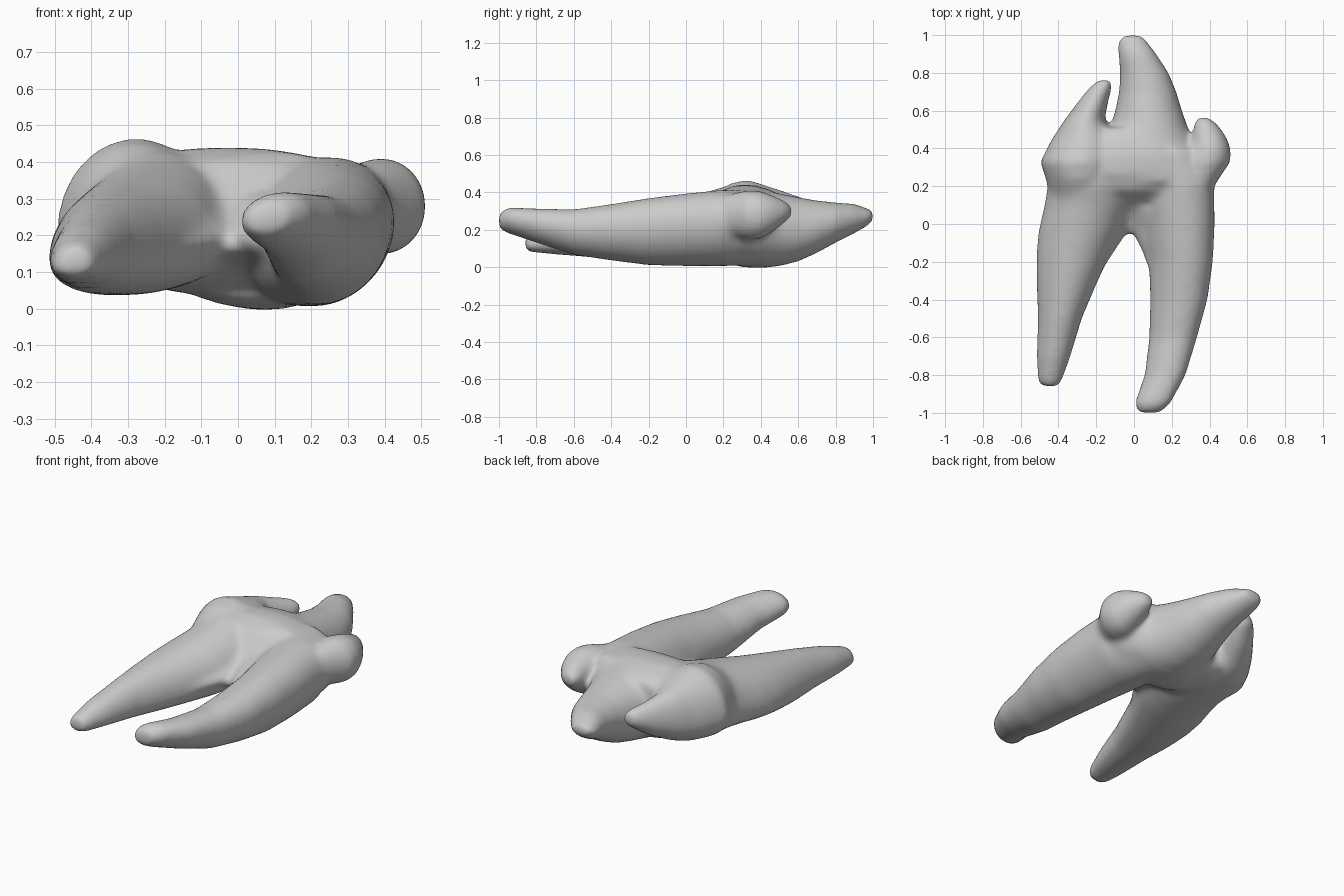
import bpy
import bmesh
import math

if "Cube" in bpy.data.objects:
    bpy.data.objects.remove(bpy.data.objects["Cube"], do_unlink=True)

SIDES = 32

grey = bpy.data.materials.new("plain grey")
grey.diffuse_color = (0.6, 0.6, 0.6, 1)
grey.use_nodes = True
grey.node_tree.nodes["Principled BSDF"].inputs["Base Color"].default_value = (0.6, 0.6, 0.6, 1)


def rounded(value, power):
    return math.copysign(abs(value) ** power, value)


def loft(bm, sections, belly=0.5, lean=0.0, power=1.0):
    """Closed skin through egg sections: (y, x min, x max, z min, z max).
    belly is the height share of the widest point, lean tips the top
    towards +x, power below 1 makes the section boxier."""
    rings = []
    for y, x0, x1, z0, z1 in sections:
        wide = z0 + belly * (z1 - z0)
        ring = []
        for i in range(SIDES):
            a = 2 * math.pi * i / SIDES
            c, s = rounded(math.cos(a), power), rounded(math.sin(a), power)
            across = (c + lean * s) / math.hypot(1, lean)
            height = (z1 - wide) * s if s > 0 else (wide - z0) * s
            ring.append(bm.verts.new(((x0 + x1) / 2 + (x1 - x0) / 2 * across, y, wide + height)))
        rings.append(ring)
    for a, b in zip(rings, rings[1:]):
        for i in range(SIDES):
            j = (i + 1) % SIDES
            bm.faces.new((a[i], b[i], b[j], a[j]))
    bm.faces.new(rings[0])
    bm.faces.new(rings[-1][::-1])


# Long root with an upturned tip
left_root = [
    (-1.0, .02, .14, .205, .29), (-.95, .0, .195, .18, .322), (-.8, .055, .275, .13, .315),
    (-.6, .08, .335, .065, .31), (-.4, .085, .39, .035, .338), (-.2, .08, .418, .01, .37),
    (0, .05, .428, .005, .395), (.2, .01, .425, .005, .415), (.4, .0, .35, .01, .41)]

# Shorter, straighter root
right_root = [
    (-.86, -.49, -.40, .09, .17), (-.83, -.512, -.38, .08, .185), (-.7, -.518, -.335, .068, .23),
    (-.5, -.51, -.275, .052, .28), (-.3, -.518, -.19, .038, .318), (-.15, -.518, -.12, .035, .345),
    (-.03, -.505, -.06, .037, .37), (.1, -.475, -.02, .045, .4), (.2, -.458, -.02, .05, .43),
    (.34, -.46, -.04, .06, .44)]

# Sloping web between the roots
bridge = [
    (-.05, -.09, .07, .15, .195), (.03, -.17, .16, .135, .24), (.1, -.24, .24, .115, .31),
    (.18, -.36, .32, .065, .405), (.27, -.41, .36, .04, .44), (.36, -.40, .34, .035, .44),
    (.45, -.34, .28, .045, .415), (.51, -.24, .2, .07, .385)]

# Thin flanges where the web runs down the inner side of each root
left_flange = [(-.25, .08, .16, .14, .2), (-.15, .04, .2, .14, .22), (-.04, -.01, .24, .13, .26),
               (.08, -.04, .26, .1, .32)]
right_flange = [(-.22, -.28, -.15, .14, .2), (-.12, -.3, -.08, .14, .22),
                (-.04, -.3, -.03, .13, .25), (.08, -.3, .0, .1, .32)]

# Crown body rising to the large middle cusp
middle_cusp = [
    (.22, -.25, .40, .02, .43), (.3, -.28, .40, .0, .435), (.4, -.2, .35, -.005, .415),
    (.5, -.13, .29, .005, .395), (.6, -.1, .255, .03, .375), (.7, -.08, .225, .075, .357),
    (.8, -.075, .185, .13, .347), (.9, -.085, .12, .18, .34), (.97, -.085, .07, .22, .315),
    (1.0, -.06, .04, .245, .305)]

# Broad side cusp
right_cusp = [
    (.15, -.445, -.1, .07, .40), (.24, -.468, -.08, .065, .45), (.33, -.498, -.06, .065, .468),
    (.45, -.435, -.08, .075, .43), (.55, -.37, -.155, .115, .398), (.65, -.295, -.135, .165, .365),
    (.72, -.24, -.115, .215, .345), (.765, -.19, -.115, .255, .32)]

# Small hooked side cusp
left_cusp = [
    (.16, .3, .40, .2, .36), (.25, .27, .458, .165, .395), (.33, .26, .513, .145, .413),
    (.4, .29, .513, .15, .408), (.46, .305, .49, .185, .385), (.52, .315, .45, .23, .36),
    (.565, .33, .40, .27, .33)]

bm = bmesh.new()
loft(bm, left_root, lean=.18)
loft(bm, right_root, belly=.35, lean=.08)
loft(bm, bridge, power=.85)
loft(bm, left_flange)
loft(bm, right_flange)
loft(bm, middle_cusp)
loft(bm, right_cusp, belly=.38)
loft(bm, left_cusp)
bmesh.ops.recalc_face_normals(bm, faces=bm.faces)
mesh = bpy.data.meshes.new("molar_tooth")
bm.to_mesh(mesh)
bm.free()
mesh.materials.append(grey)
tooth = bpy.data.objects.new("molar_tooth", mesh)
bpy.context.collection.objects.link(tooth)

# Fuse the parts into one skin and soften the joins
fuse = tooth.modifiers.new("fuse", 'REMESH')
fuse.mode = 'VOXEL'
fuse.voxel_size = 0.014
fuse.use_smooth_shade = True
soften = tooth.modifiers.new("soften", 'SMOOTH')
soften.factor = 0.5
soften.iterations = 22
